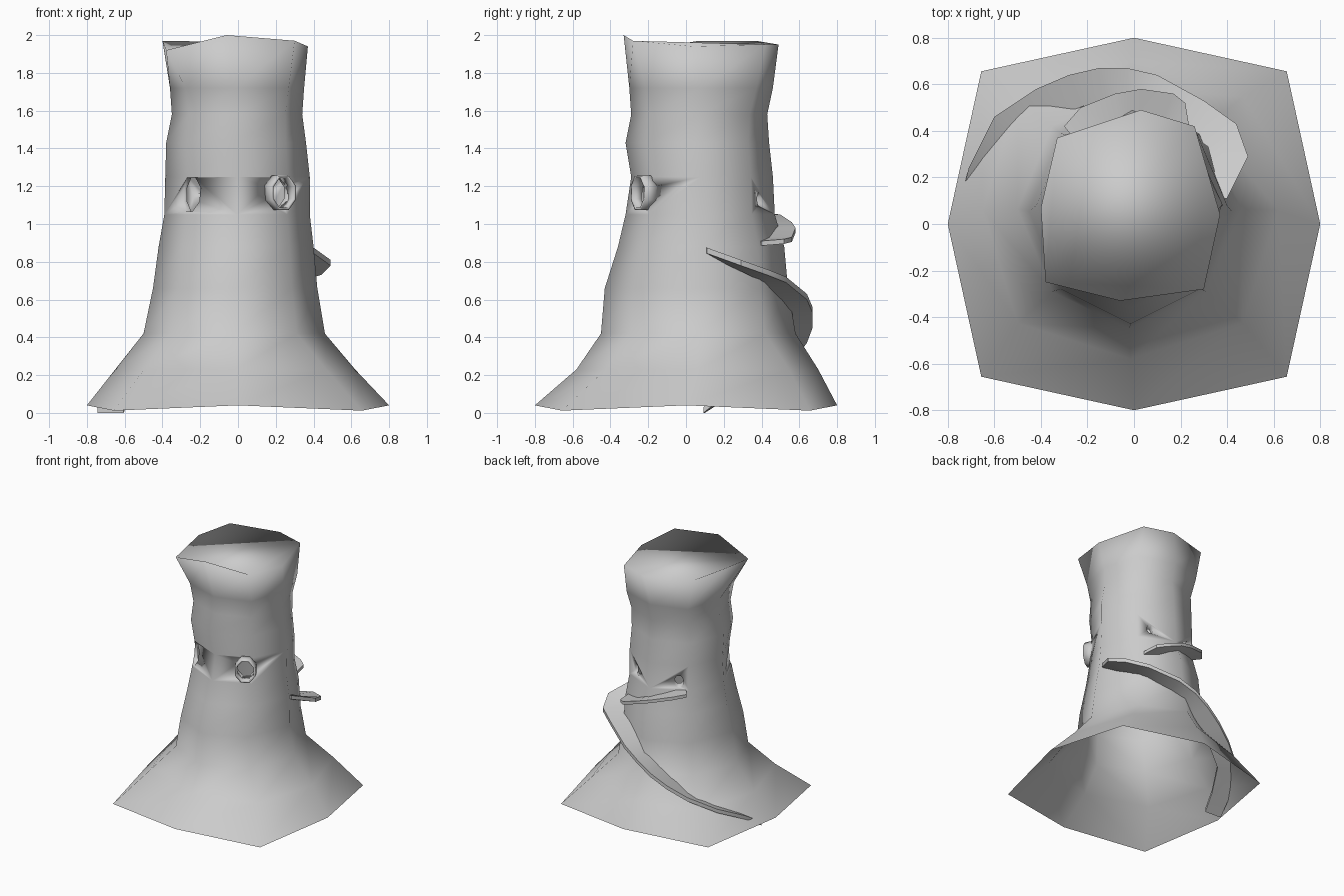
import bpy, bmesh, math
from mathutils import Vector

if "Cube" in bpy.data.objects:
    bpy.data.objects.remove(bpy.data.objects["Cube"])


def make_object(name, bm, smooth=True):
    bmesh.ops.recalc_face_normals(bm, faces=bm.faces[:])
    mesh = bpy.data.meshes.new(name)
    bm.to_mesh(mesh)
    bm.free()
    obj = bpy.data.objects.new(name, mesh)
    bpy.context.collection.objects.link(obj)
    for p in mesh.polygons:
        p.use_smooth = smooth
    return obj


def bridge(bm, a, b):
    n = len(a)
    for i in range(n):
        bm.faces.new((a[i], a[(i + 1) % n], b[(i + 1) % n], b[i]))


# Trunk: octagon rings (height, x min, x max, y min, y max, corner factor)
profile = [
    (0.04, -0.80, 0.80, -0.80, 0.80, 0.82),
    (0.23, -0.65, 0.62, -0.58, 0.70, 0.76),
    (0.42, -0.50, 0.46, -0.45, 0.58, 0.69),
    (0.66, -0.45, 0.42, -0.43, 0.54, 0.69),
    (0.88, -0.42, 0.40, -0.36, 0.52, 0.69),
    (1.05, -0.39, 0.38, -0.32, 0.47, 0.69),
    (1.25, -0.385, 0.38, -0.29, 0.46, 0.69),
    (1.43, -0.38, 0.36, -0.32, 0.44, 0.71),
    (1.58, -0.35, 0.34, -0.29, 0.43, 0.74),
    (1.72, -0.36, 0.35, -0.30, 0.46, 0.77),
]
dirs = [(1, 0), (1, 1), (0, 1), (-1, 1), (-1, 0), (-1, -1), (0, -1), (1, -1)]
top_rim = [(0.37, 0.04, 1.94), (0.26, 0.42, 1.95), (0.03, 0.49, 1.95), (-0.33, 0.37, 1.97),
           (-0.40, 0.07, 1.97), (-0.38, -0.25, 1.92), (-0.06, -0.33, 2.0), (0.30, -0.28, 1.97)]
bm = bmesh.new()
rings = []
for k, (z, x0, x1, y0, y1, corner) in enumerate(profile):
    ring = []
    for i, (dx, dy) in enumerate(dirs):
        s = corner if i % 2 else 1
        zz = 0.012 if k == 0 and i % 2 else z
        ring.append(bm.verts.new(((x0 + x1) / 2 + s * dx * (x1 - x0) / 2,
                                  (y0 + y1) / 2 + s * dy * (y1 - y0) / 2, zz)))
    rings.append(ring)
rings.append([bm.verts.new(p) for p in top_rim])
for a, b in zip(rings, rings[1:]):
    bridge(bm, a, b)
c = bm.verts.new(sum((v.co for v in rings[0]), Vector()) / 8)
for i in range(8):
    bm.faces.new((rings[0][i], rings[0][(i + 1) % 8], c))
bm.faces.new(rings[-1])
trunk = make_object("trunk", bm)

# Window openings: surface position, outward direction, half width, half height
INNER = -0.07
windows = [
    ((0.225, -0.225, 1.165), (0.50, -0.86, 0), 0.062, 0.078),
    ((-0.285, -0.215, 1.155), (-0.75, -0.66, 0), 0.055, 0.09),
    ((-0.20, 0.375, 1.12), (-0.55, 0.83, 0), 0.035, 0.045),
    ((0.17, 0.385, 1.13), (0.45, 0.89, 0), 0.022, 0.035),
]


def oval(bm, pos, out, along, w, h):
    out = Vector(out).normalized()
    side = Vector((0, 0, 1)).cross(out)
    centre = Vector(pos) + out * along
    ring = []
    for i in range(8):
        a = math.radians(22.5 + 45 * i)
        ring.append(bm.verts.new(centre + side * w * math.cos(a) * 1.08
                                 + Vector((0, 0, h * math.sin(a) * 1.08))))
    return ring


cutters = []
for pos, out, w, h in windows:
    bm = bmesh.new()
    a, b = oval(bm, pos, out, INNER, w, h), oval(bm, pos, out, 0.25, w, h)
    bridge(bm, a, b)
    bm.faces.new(a)
    bm.faces.new(b)
    cut = make_object("window_cutter", bm)
    cut.hide_render = True
    cutters.append(cut)
    m = trunk.modifiers.new("window", 'BOOLEAN')
    m.operation, m.solver, m.object = 'DIFFERENCE', 'EXACT', cut

# Apply the cuts, then open the floor and the window pockets into the hollow
deps = bpy.context.evaluated_depsgraph_get()
cut_mesh = bpy.data.meshes.new_from_object(trunk.evaluated_get(deps))
trunk.modifiers.clear()
trunk.data = cut_mesh
for c in cutters:
    bpy.data.objects.remove(c)
bm = bmesh.new()
bm.from_mesh(cut_mesh)


def is_opening(f):
    if all(v.co.z < 0.06 for v in f.verts):
        return True
    for pos, out, w, h in windows:
        o = Vector(out).normalized()
        if all(abs((v.co - Vector(pos)).dot(o) - INNER) < 0.002
               and (v.co - Vector(pos)).length < 0.2 for v in f.verts):
            return True
    return False


bmesh.ops.delete(bm, geom=[f for f in bm.faces if is_opening(f)], context='FACES')
bm.to_mesh(cut_mesh)
bm.free()
for p in cut_mesh.polygons:
    p.use_smooth = True

# Thin raised lip round the main front window
pos, out, w, h = windows[0]
bm = bmesh.new()
loops = [oval(bm, pos, out, d, w + e, h + e)
         for d, e in ((-0.05, 0.0), (0.035, 0.0), (0.035, 0.012), (-0.05, 0.016))]
for i in range(4):
    bridge(bm, loops[i], loops[(i + 1) % 4])
make_object("window_lip", bm)


# Ledges: flat strips following an outer edge, reaching inward to the trunk
def ledge(name, path, width, thick):
    bm = bmesh.new()
    prev = None
    for k, (x, y, z) in enumerate(path):
        w = width[0] + (width[1] - width[0]) * k / (len(path) - 1)
        p = Vector((x, y, z))
        inward = (Vector((-0.02, 0.06, z)) - p).normalized() * w
        ring = [bm.verts.new(q) for q in (p, p + inward, p + inward - Vector((0, 0, thick)),
                                          p - Vector((0, 0, thick)))]
        if prev:
            bridge(bm, prev, ring)
        else:
            bm.faces.new(ring)
        prev = ring
    bm.faces.new(prev)
    obj = make_object(name, bm)
    bpy.ops.object.select_all(action='DESELECT')
    bpy.context.view_layer.objects.active = obj
    obj.select_set(True)
    bpy.ops.object.shade_smooth_by_angle(angle=math.radians(40))


ledge("spiral_ramp", [(-0.745, 0.10, 0.03), (-0.71, 0.24, 0.12), (-0.60, 0.46, 0.23),
                      (-0.42, 0.58, 0.32), (-0.28, 0.64, 0.40), (-0.15, 0.67, 0.48),
                      (-0.03, 0.67, 0.56), (0.10, 0.64, 0.63), (0.30, 0.53, 0.72),
                      (0.44, 0.43, 0.76), (0.49, 0.29, 0.81), (0.40, 0.11, 0.875)],
      (0.14, 0.16), 0.03)
ledge("upper_ledge", [(-0.30, 0.42, 1.06), (-0.23, 0.50, 1.05), (-0.08, 0.56, 1.01),
                      (0.03, 0.58, 0.98), (0.17, 0.56, 0.93), (0.22, 0.52, 0.92),
                      (0.24, 0.40, 0.91)], (0.14, 0.14), 0.025)
